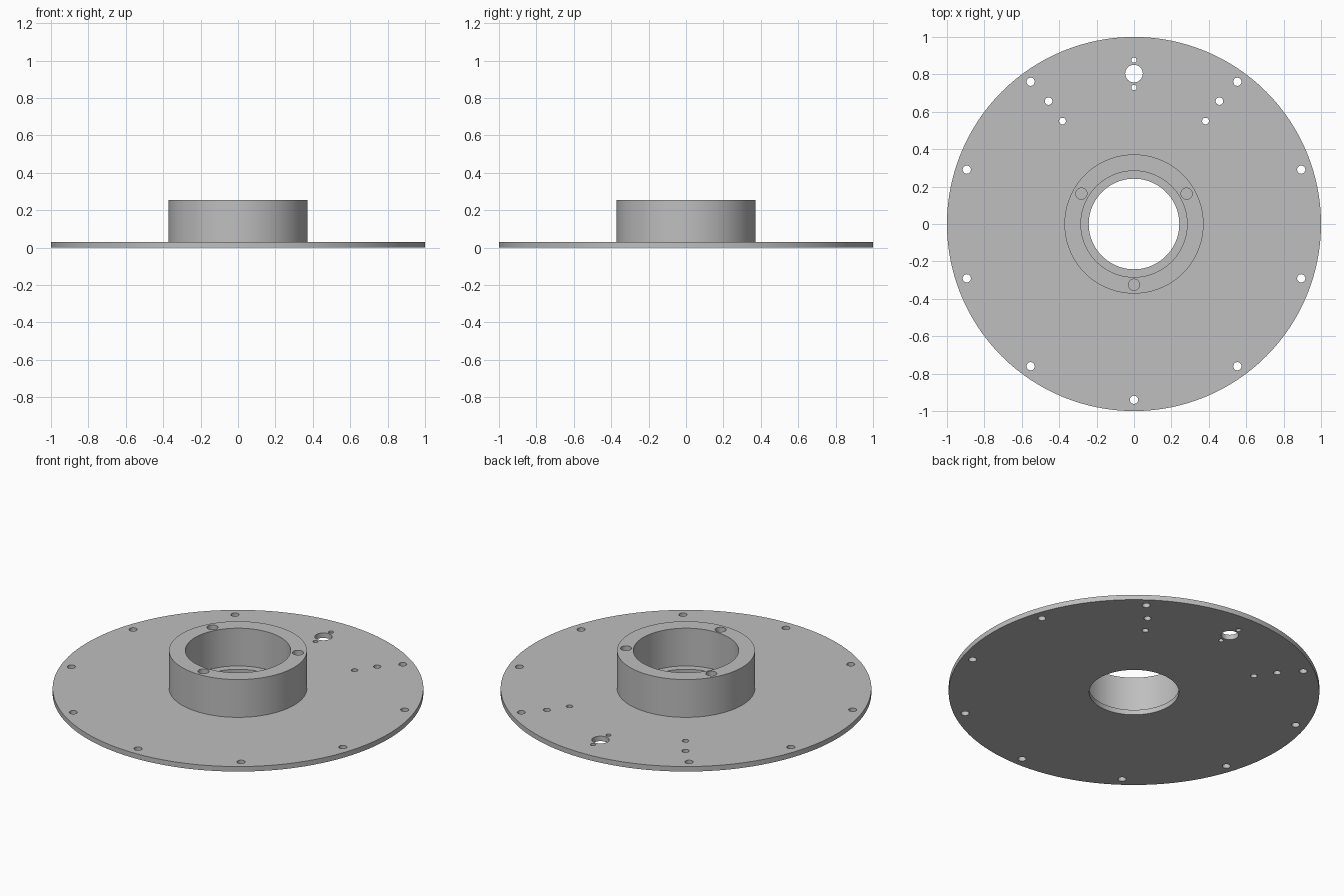
import bpy, bmesh
from math import cos, sin, radians

if "Cube" in bpy.data.objects:
    bpy.data.objects.remove(bpy.data.objects["Cube"])

PLATE_TOP, HUB_TOP = 0.03, 0.255

metal = bpy.data.materials.new("grey metal")
metal.use_nodes = True
metal.diffuse_color = (0.52, 0.52, 0.52, 1)
metal.node_tree.nodes["Principled BSDF"].inputs["Base Color"].default_value = metal.diffuse_color


def add_cylinder(bm, x, y, radius, bottom, top, sides):
    made = bmesh.ops.create_cone(bm, cap_ends=True, segments=sides, radius1=radius,
                                 radius2=radius, depth=top - bottom)
    bmesh.ops.translate(bm, verts=made["verts"], vec=(x, y, (bottom + top) / 2))


def make_object(name, cylinders):
    bm = bmesh.new()
    for cylinder in cylinders:
        add_cylinder(bm, *cylinder)
    mesh = bpy.data.meshes.new(name)
    bm.to_mesh(mesh)
    bm.free()
    obj = bpy.data.objects.new(name, mesh)
    bpy.context.collection.objects.link(obj)
    return obj


def drilled_disc(name, radius, bottom, top, holes):
    """A solid disc with a list of cylindrical holes cut from it."""
    disc = make_object(name, [(0, 0, radius, bottom, top, 128)])
    disc.data.materials.append(metal)
    cutter = make_object(name + "_cutter", holes)
    cutter.hide_render = True
    cut = disc.modifiers.new("holes", "BOOLEAN")
    cut.object, cut.operation, cut.solver = cutter, "DIFFERENCE", "EXACT"
    bpy.ops.object.select_all(action="DESELECT")
    disc.select_set(True)
    bpy.context.view_layer.objects.active = disc
    bpy.ops.object.modifier_apply(modifier=cut.name)
    bpy.data.objects.remove(cutter)
    bpy.ops.object.shade_smooth_by_angle(angle=radians(30))
    return disc


def polar_hole(distance, degrees, radius, bottom, top, sides=32):
    a = radians(degrees)
    return (distance * cos(a), distance * sin(a), radius, bottom, top, sides)


# Base plate: bore, rim bolt circle (gap at the back), slanted pairs, cable hole
through = (-0.1, 0.1)
plate_holes = [(0, 0, 0.242, *through, 128)]
plate_holes += [polar_hole(0.94, 18 + 36 * i, 0.022, *through) for i in range(10) if i != 2]
for angle in (55.2, 180 - 55.2):
    plate_holes += [polar_hole(0.8, angle, 0.02, *through),
                    polar_hole(0.67, angle, 0.018, *through)]
plate_holes += [(0, 0.804, 0.047, *through, 48)]
plate_holes += [(0, y, 0.014, *through, 24) for y in (0.73, 0.876)]
drilled_disc("base_plate", 1.0, 0, PLATE_TOP, plate_holes)

# Raised hub: wide bore leaving a ledge on the plate, three blind screw holes
hub_holes = [(0, 0, 0.284, -0.1, 0.4, 128)]
hub_holes += [polar_hole(0.325, a, 0.03, 0.12, 0.4) for a in (30, 150, 270)]
drilled_disc("hub_ring", 0.372, PLATE_TOP, HUB_TOP, hub_holes)
